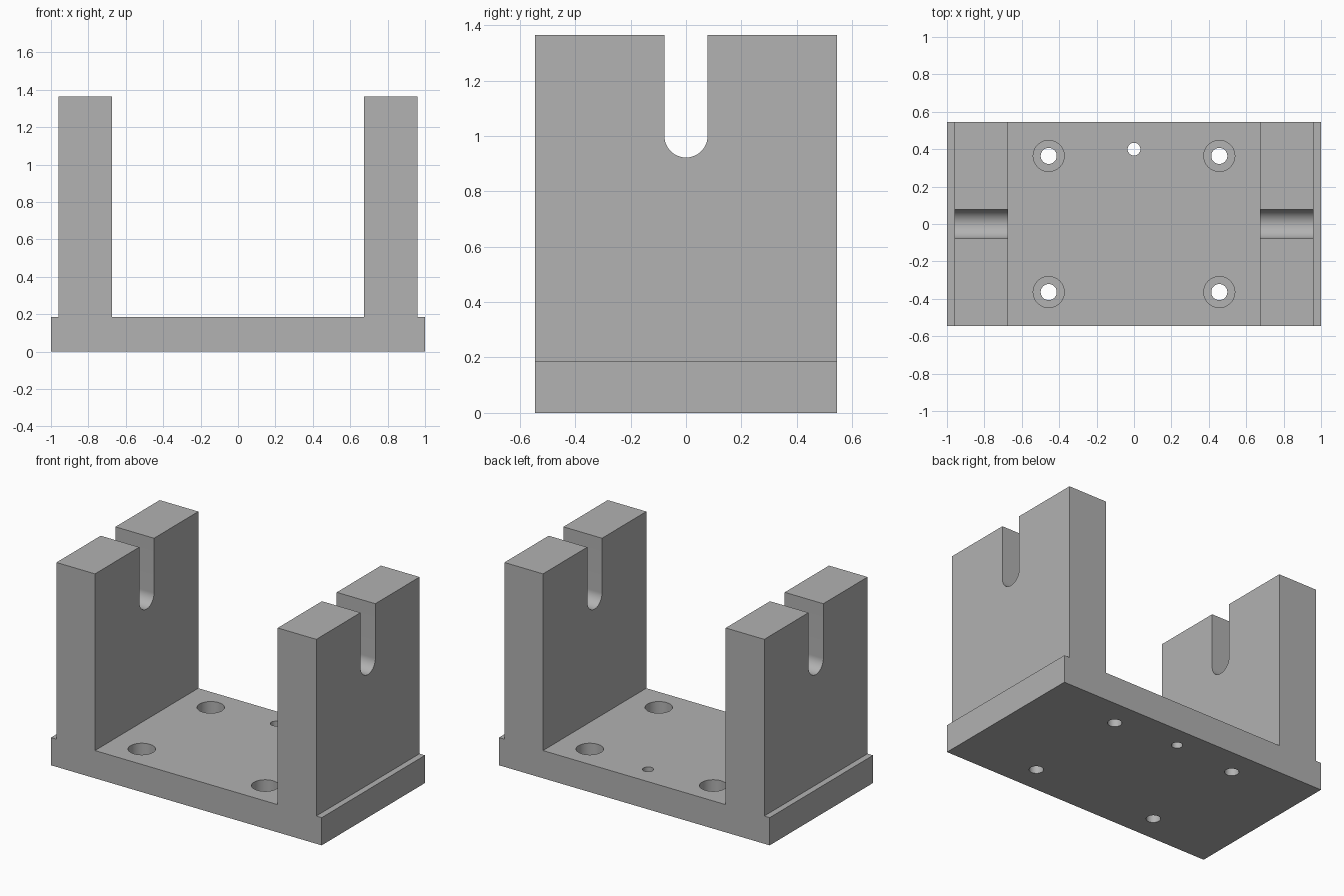
import bpy, bmesh, math
from mathutils import Vector

# Main dimensions
HALF_X, HALF_Y = 1.0, 0.545
BASE_Z, TOP_Z = 0.185, 1.365
WALL_IN, WALL_OUT = 0.675, 0.96
SLOT_R, SLOT_Z = 0.078, 1.0
HOLE_X, HOLE_Y, HOLE_R = 0.456, 0.364, 0.043
BORE_R, BORE_DEPTH = 0.083, 0.1
PIN_Y, PIN_R = 0.4, 0.034

cube = bpy.data.objects.get("Cube")
if cube:
    bpy.data.objects.remove(cube, do_unlink=True)

grey = bpy.data.materials.new("machined grey")
grey.use_nodes = True
colour = (0.445, 0.445, 0.445, 1)
grey.diffuse_color = colour
grey.node_tree.nodes["Principled BSDF"].inputs["Base Color"].default_value = colour


def prism(name, points, direction):
    """Extrude a flat outline into a solid object."""
    bm = bmesh.new()
    face = bm.faces.new([bm.verts.new(p) for p in points])
    extruded = bmesh.ops.extrude_face_region(bm, geom=[face])["geom"]
    verts = [v for v in extruded if isinstance(v, bmesh.types.BMVert)]
    bmesh.ops.translate(bm, verts=verts, vec=Vector(direction))
    bmesh.ops.recalc_face_normals(bm, faces=bm.faces)
    mesh = bpy.data.meshes.new(name)
    bm.to_mesh(mesh)
    bm.free()
    mesh.materials.append(grey)
    obj = bpy.data.objects.new(name, mesh)
    bpy.context.collection.objects.link(obj)
    return obj


def arc(radius, start, end, steps):
    return [(radius * math.cos(start + (end - start) * i / steps),
             radius * math.sin(start + (end - start) * i / steps))
            for i in range(steps + 1)]


def drill(name, x, y, radius, bottom, top):
    ring = arc(radius, 0, math.tau, 48)[:-1]
    return prism(name, [(x + a, y + b, bottom) for a, b in ring], (0, 0, top - bottom))


# Bracket body: base plate and two uprights in one stepped outline
half = [(HALF_X, 0), (HALF_X, BASE_Z), (WALL_OUT, BASE_Z),
        (WALL_OUT, TOP_Z), (WALL_IN, TOP_Z), (WALL_IN, BASE_Z)]
outline = half + [(-x, z) for x, z in reversed(half)]
bracket = prism("bracket", [(x, -HALF_Y, z) for x, z in outline], (0, 2 * HALF_Y, 0))

# Round-bottomed slot through both uprights
slot = [(y, SLOT_Z + z) for y, z in arc(SLOT_R, math.pi, math.tau, 32)]
slot += [(SLOT_R, TOP_Z + 0.1), (-SLOT_R, TOP_Z + 0.1)]
cutters = [prism("slot_cutter", [(-1.1, y, z) for y, z in slot], (2.2, 0, 0))]

# Counterbored mounting holes and a small pin hole
for sx in (-1, 1):
    for sy in (-1, 1):
        x, y = sx * HOLE_X, sy * HOLE_Y
        cutters.append(drill("hole_cutter", x, y, HOLE_R, -0.1, 0.3))
        cutters.append(drill("bore_cutter", x, y, BORE_R, BASE_Z - BORE_DEPTH, 0.3))
cutters.append(drill("pin_cutter", 0, PIN_Y, PIN_R, -0.1, 0.3))

# Apply the cuts, then remove the cutters
bpy.ops.object.select_all(action='DESELECT')
bracket.select_set(True)
bpy.context.view_layer.objects.active = bracket
for cutter in cutters:
    cutter.hide_render = True
    mod = bracket.modifiers.new("cut", 'BOOLEAN')
    mod.operation = 'DIFFERENCE'
    mod.solver = 'EXACT'
    mod.object = cutter
    bpy.ops.object.modifier_apply(modifier=mod.name)
    bpy.data.objects.remove(cutter, do_unlink=True)

bpy.ops.object.shade_smooth_by_angle(angle=math.radians(30))
